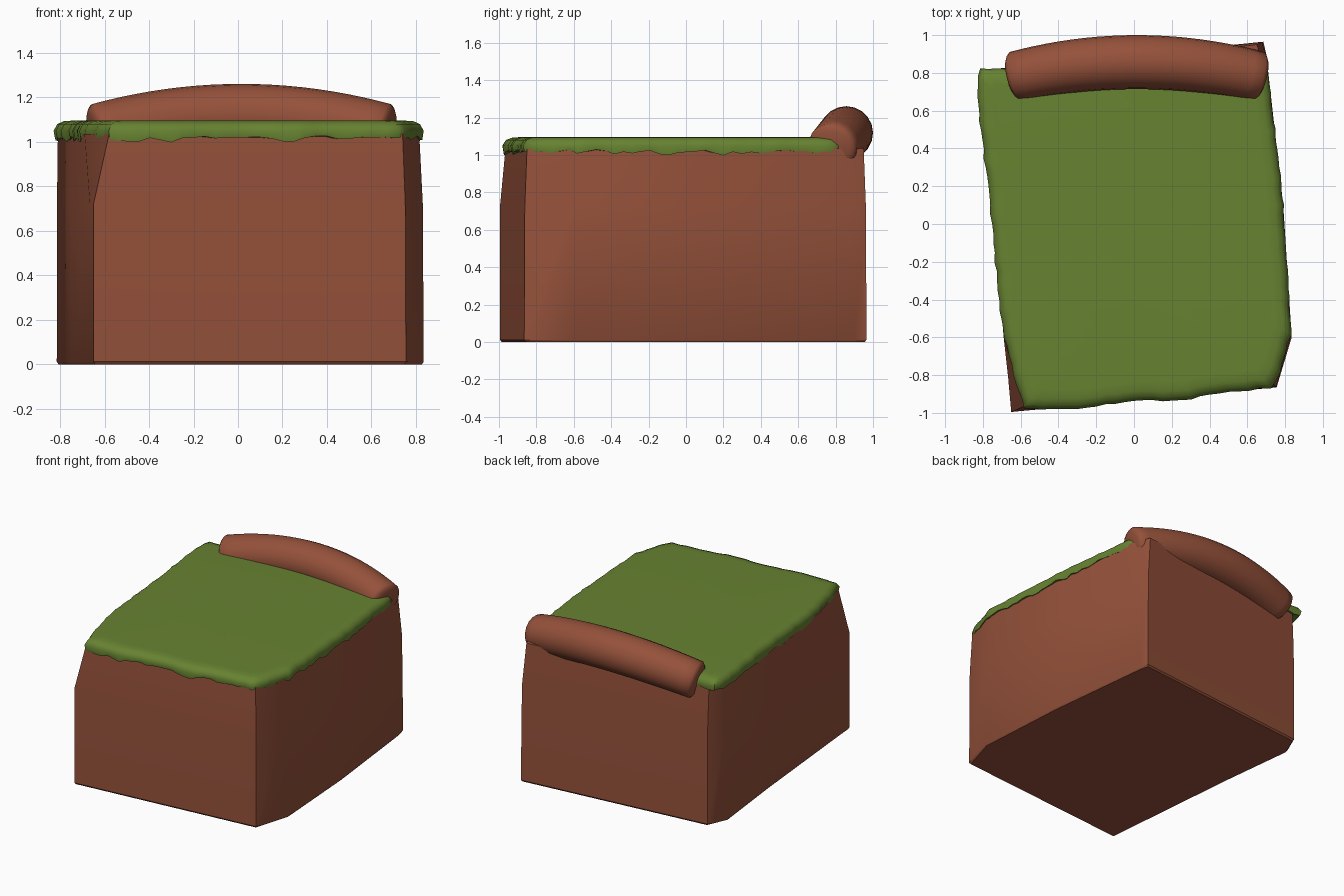
import bpy, bmesh, math, random
from mathutils import Vector

random.seed(4)
cube = bpy.data.objects.get("Cube")
if cube:
    bpy.data.objects.remove(cube, do_unlink=True)


def make_material(name, colour):
    mat = bpy.data.materials.new(name)
    mat.use_nodes = True
    mat.diffuse_color = (*colour, 1)
    mat.node_tree.nodes["Principled BSDF"].inputs["Base Color"].default_value = (*colour, 1)
    return mat


def loft(name, rings, mat, angle):
    """Join closed rings of points into a capped, smoothly shaded solid."""
    bm = bmesh.new()
    loops = [[bm.verts.new(p) for p in ring] for ring in rings]
    for a, b in zip(loops, loops[1:]):
        for i in range(len(a)):
            j = (i + 1) % len(a)
            bm.faces.new((a[i], a[j], b[j], b[i]))
    bm.faces.new(loops[0][::-1])
    bm.faces.new(loops[-1])
    bmesh.ops.recalc_face_normals(bm, faces=bm.faces)
    mesh = bpy.data.meshes.new(name)
    bm.to_mesh(mesh)
    bm.free()
    obj = bpy.data.objects.new(name, mesh)
    bpy.context.collection.objects.link(obj)
    mesh.materials.append(mat)
    bpy.ops.object.select_all(action='DESELECT')
    obj.select_set(True)
    bpy.context.view_layer.objects.active = obj
    bpy.ops.object.shade_smooth_by_angle(angle=math.radians(angle))
    return obj


def scaled(points, factor, z):
    return [(x * factor, y * factor, z) for x, y in points]


brown = make_material("clay brown", (0.30, 0.083, 0.043))
green = make_material("moss green", (0.135, 0.225, 0.031))

# Body: skewed block whose corners open into chamfers towards the top
base = [(-.65, -.995), (.755, -.865), (.835, -.6), (.79, .1), (.7, .9),
        (.685, .965), (-.75, .82), (-.815, .67), (-.75, .1), (-.66, -.87)]
top = [(-.58, -.965), (.74, -.85), (.815, -.57), (.77, .1), (.705, .8),
       (.65, .95), (-.75, .8), (-.81, .66), (-.75, .1), (-.69, -.6)]
shoulder = [Vector(b).lerp(Vector(t), .2) for b, t in zip(base, top)]
shoulder[0] = Vector(base[0])
loft("body", [scaled(base, .99, 0), scaled(base, 1, .012),
              scaled(shoulder, 1, .72), scaled(top, 1, 1.035)], brown, 35)

# Moss slab: resampled outline with a rolled, ragged rim
outline = [(-.58, -.975), (-.4, -.98), (0, -.935), (.3, -.92), (.5, -.88),
           (.72, -.865), (.77, -.78), (.825, -.58), (.82, -.48), (.78, .2),
           (.74, .5), (.71, .78), (.66, .84), (0, .85), (-.68, .82),
           (-.81, .82), (-.83, .68), (-.775, .25), (-.71, -.4), (-.685, -.6)]
rim = []
for i, start in enumerate(outline):
    a, b = Vector(start), Vector(outline[(i + 1) % len(outline)])
    steps = max(1, round((b - a).length / .05))
    rim += [a.lerp(b, s / steps) * random.uniform(.994, 1.008) for s in range(steps)]
drops = [random.uniform(.995, 1.03) for _ in rim]
drops = [(drops[i - 1] + 2 * d) / 3 for i, d in enumerate(drops)]
lip = [(p.x * .997, p.y * .997, z) for p, z in zip(rim, drops)]
loft("moss_top", [scaled(rim, .95, 1.02), lip, scaled(rim, 1.005, 1.05),
                  scaled(rim, .985, 1.08), scaled(rim, .95, 1.093),
                  scaled(rim, .9, 1.096)], green, 60)

# Back bolster: round bar bowed upwards and backwards in the middle
rings, sides = [], 20
stations = [(-1, .72), (-1, .9), (-.98, 1)]
stations += [(i / 10, 1) for i in range(-9, 10)]
stations += [(.98, 1), (1, .9), (1, .72)]
for k, (t, size) in enumerate(stations):
    push = {0: -.012, len(stations) - 1: .012}.get(k, 0)
    centre = Vector((.015 + .655 * t + push, .857 - .078 * t * t, 1.118 - .08 * t * t))
    along = Vector((.655, -.156 * t, -.16 * t)).normalized()
    across = Vector((0, 0, 1)).cross(along).normalized()
    up = along.cross(across)
    radius = (.143 - .011 * t * t) * size
    rings.append([centre + radius * (math.cos(a) * across + math.sin(a) * up)
                  for a in (math.tau * s / sides for s in range(sides))])
loft("back_bolster", rings, brown, 50)
